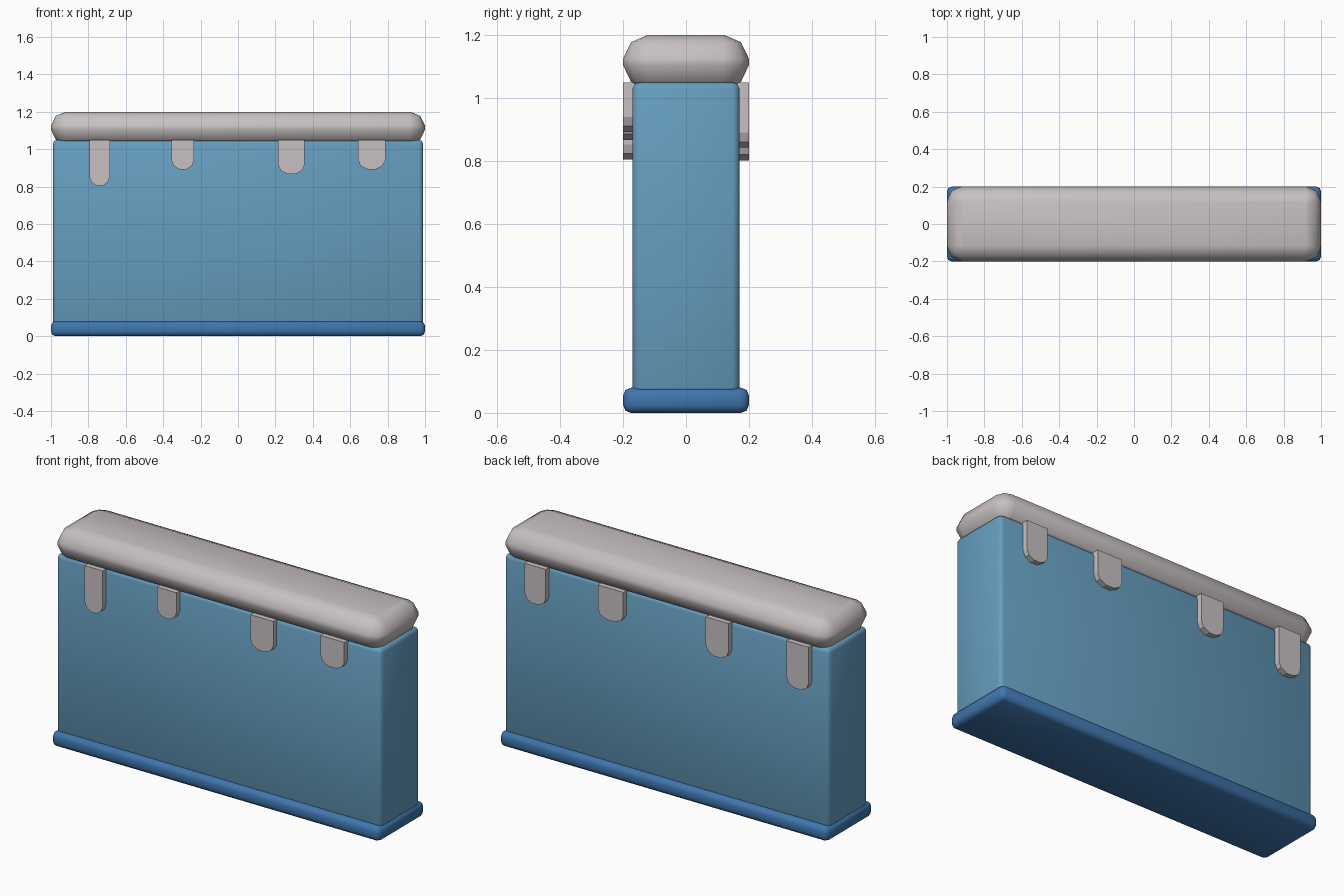
import bpy, bmesh, math

if "Cube" in bpy.data.objects:
    bpy.data.objects.remove(bpy.data.objects["Cube"])


def material(name, rgb):
    m = bpy.data.materials.new(name)
    m.diffuse_color = (*rgb, 1)
    m.use_nodes = True
    m.node_tree.nodes["Principled BSDF"].inputs["Base Color"].default_value = m.diffuse_color
    return m


SNOW = material("pale snow", (0.58, 0.53, 0.54))
BLUE = material("light blue", (0.13, 0.34, 0.52))
DARK = material("deep blue", (0.05, 0.18, 0.42))


def finish(name, bm, mat, smooth=True):
    bmesh.ops.recalc_face_normals(bm, faces=bm.faces)
    me = bpy.data.meshes.new(name)
    bm.to_mesh(me)
    bm.free()
    me.materials.append(mat)
    ob = bpy.data.objects.new(name, me)
    bpy.context.collection.objects.link(ob)
    if smooth:
        bpy.ops.object.select_all(action='DESELECT')
        ob.select_set(True)
        bpy.context.view_layer.objects.active = ob
        bpy.ops.object.shade_smooth_by_angle(angle=math.radians(50))
    return ob


def bevelled_box(name, hx, hy, z0, z1, bevel, mat):
    bm = bmesh.new()
    bmesh.ops.create_cube(bm, size=1)
    for v in bm.verts:
        v.co = (v.co.x * 2 * hx, v.co.y * 2 * hy, z0 + (v.co.z + 0.5) * (z1 - z0))
    bmesh.ops.bevel(bm, geom=bm.edges[:], offset=bevel, segments=2,
                    profile=0.5, affect='EDGES')
    return finish(name, bm, mat)


def rounded_rect(hx, hy, r, steps=2):
    pts = []
    for k, (sx, sy) in enumerate([(1, 1), (-1, 1), (-1, -1), (1, -1)]):
        for i in range(steps + 1):
            a = math.pi / 2 * (k + i / steps)
            pts.append((sx * (hx - r) + r * math.cos(a), sy * (hy - r) + r * math.sin(a)))
    return pts


# Snow cap: stacked rounded rectangles (height, inset, corner radius)
bm = bmesh.new()
rings = []
for z, inset, r in [(1.04, 0.045, 0.035), (1.052, 0.025, 0.055), (1.105, 0, 0.08),
                    (1.125, 0, 0.08), (1.178, 0.026, 0.054), (1.2, 0.078, 0.012)]:
    rings.append([bm.verts.new((x, y, z)) for x, y in rounded_rect(1 - inset, 0.2 - inset, r)])
for lo, hi in zip(rings, rings[1:]):
    for i in range(len(lo)):
        j = (i + 1) % len(lo)
        bm.faces.new((lo[i], lo[j], hi[j], hi[i]))
bm.faces.new(rings[0])
bm.faces.new(rings[-1])
finish("snow_cap", bm, SNOW)

# Wall and its base
bevelled_box("wall", 0.99, 0.17, 0.06, 1.05, 0.022, BLUE)
bevelled_box("base", 1.0, 0.2, 0.0, 0.08, 0.025, DARK)


# Snow drips: flat tabs with a rounded lower end
def drip(name, side, x, width, length):
    top, curve, w = 1.05, 0.05, width / 2
    outline = [(x - w, top), (x + w, top)]
    for i in range(6):
        a = math.pi * i / 5
        outline.append((x + w * math.cos(a), top - length + curve * (1 - math.sin(a))))
    bm = bmesh.new()
    face = bm.faces.new([bm.verts.new((px, side * 0.16, pz)) for px, pz in outline])
    ext = bmesh.ops.extrude_face_region(bm, geom=[face], use_keep_orig=True)
    for v in ext["geom"]:
        if isinstance(v, bmesh.types.BMVert):
            v.co.y = side * 0.2
    finish(name, bm, SNOW, smooth=False)


FRONT = [(-0.74, 0.11, 0.247), (-0.295, 0.12, 0.16), (0.285, 0.14, 0.185), (0.715, 0.145, 0.16)]
BACK = [(-0.82, 0.135, 0.25), (-0.33, 0.14, 0.205), (0.32, 0.155, 0.18), (0.78, 0.13, 0.21)]
for label, side, drips in (("front", -1, FRONT), ("back", 1, BACK)):
    for n, (x, w, length) in enumerate(drips, 1):
        drip(f"{label}_drip_{n}", side, x, w, length)
